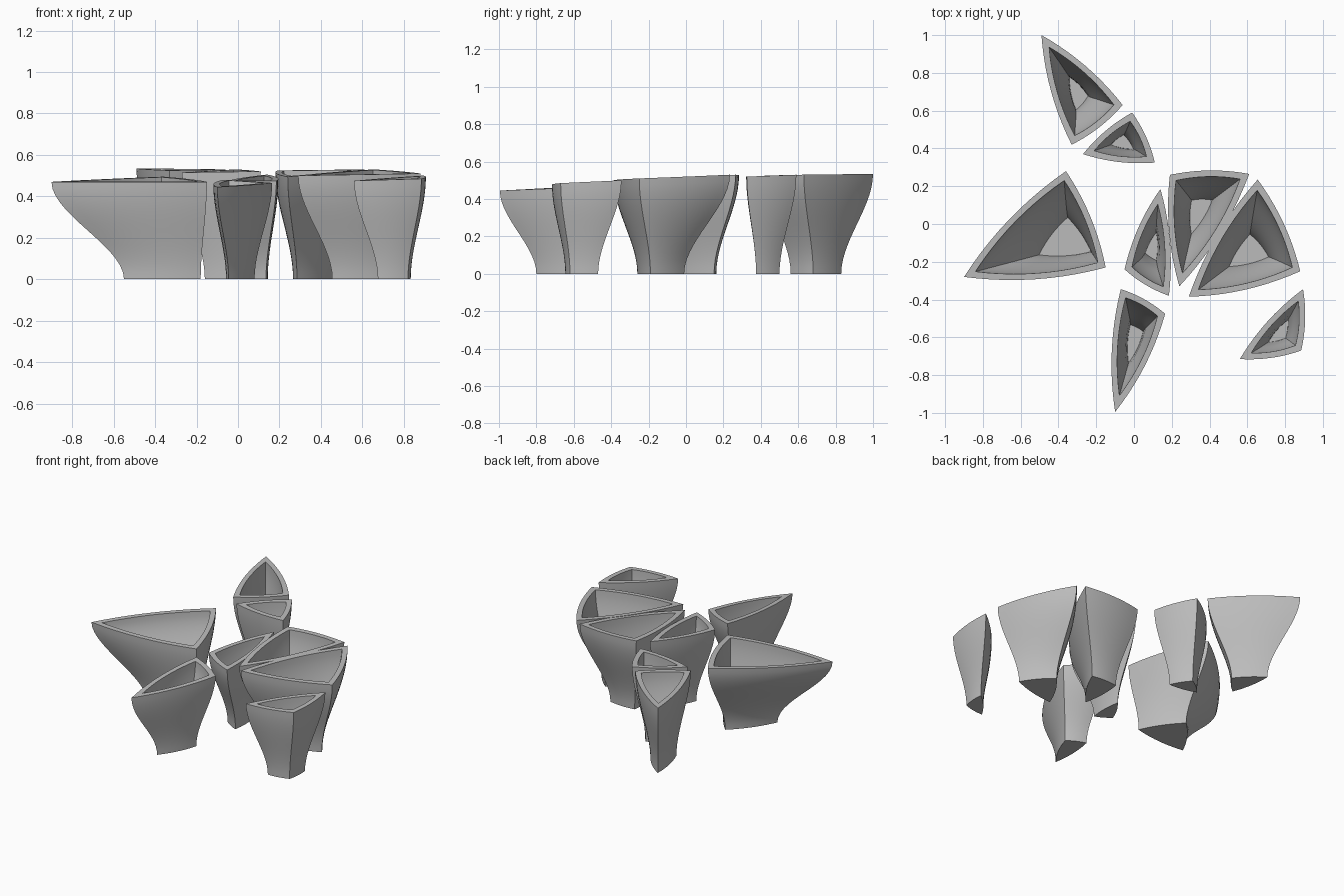
import bpy, bmesh, math
from mathutils import Vector

old = bpy.data.objects.get("Cube")
if old:
    bpy.data.objects.remove(old)

WALL, FLOOR, BULGE, SEG, LEVELS = 0.036, 0.04, 0.05, 10, 14

grey = bpy.data.materials.new("stone_grey")
grey.use_nodes = True
grey.diffuse_color = (0.5, 0.5, 0.5, 1)
grey.node_tree.nodes["Principled BSDF"].inputs["Base Color"].default_value = grey.diffuse_color


def inset(tri, wall):
    """Move the corners of a bulged triangle inwards by the wall thickness."""
    sides = [(tri[i] - tri[i - 1]).length for i in range(3)]
    a, b = (tri[1] - tri[0]).xy, (tri[2] - tri[0]).xy
    inradius = abs(a.x * b.y - a.y * b.x) / sum(sides)
    wall = min(wall, inradius * 0.55)
    out = []
    for i in range(3):
        u = (tri[i - 1] - tri[i]).normalized()
        v = (tri[(i + 1) % 3] - tri[i]).normalized()
        half = u.angle(v) / 2 + 4 * BULGE
        out.append(tri[i] + (u + v).normalized() * wall / math.sin(half))
    return out


def outline(tri):
    """Closed loop of points along the three outward-bowed sides."""
    mid = sum(tri, Vector()) / 3
    pts = []
    for i in range(3):
        p, q = tri[i], tri[(i + 1) % 3]
        side = Vector((q.y - p.y, p.x - q.x, 0))
        if side.dot((p + q) / 2 - mid) < 0:
            side = -side
        for k in range(SEG):
            t = k / SEG
            pts.append(p.lerp(q, t) + side * BULGE * 4 * t * (1 - t))
    return pts


def pot(name, rim, base):
    """Hollow three-sided pot; rim corners are x, y, z and base corners x, y."""
    rim = [Vector(c) for c in rim]
    base = [Vector((*c, 0)) for c in base]

    def section(f):
        s = f * f * (3 - 2 * f)
        tri = []
        for r, b in zip(rim, base):
            c = b.lerp(r, s)
            c.z = r.z * f
            tri.append(c)
        return tri

    steps = [k / LEVELS for k in range(LEVELS + 1)]
    low = FLOOR / 0.5
    loops = [outline(section(f)) for f in steps]
    loops += [outline(inset(section(low + (1 - low) * f), WALL)) for f in reversed(steps)]

    bm = bmesh.new()
    rings = [[bm.verts.new(p) for p in loop] for loop in loops]
    n = 3 * SEG
    for lo, hi in zip(rings, rings[1:]):
        for i in range(n):
            j = (i + 1) % n
            bm.faces.new((lo[i], lo[j], hi[j], hi[i]))
    bm.faces.new(rings[0])
    bm.faces.new(rings[-1])
    bmesh.ops.recalc_face_normals(bm, faces=bm.faces)
    mesh = bpy.data.meshes.new(name)
    bm.to_mesh(mesh)
    bm.free()
    mesh.materials.append(grey)
    obj = bpy.data.objects.new(name, mesh)
    bpy.context.collection.objects.link(obj)
    bpy.ops.object.select_all(action="DESELECT")
    obj.select_set(True)
    bpy.context.view_layer.objects.active = obj
    bpy.ops.object.shade_smooth_by_angle(angle=math.radians(30))


# Back pair
pot("back_pot", [(-.49, 1, .535), (-.06, .63, .53), (-.33, .42, .525)],
    [(-.37, .83), (-.21, .68), (-.32, .56)])
pot("back_small_pot", [(-.27, .37, .515), (-.01, .59, .53), (.11, .325, .52)],
    [(-.16, .41), (-.05, .5), (.03, .375)])

# Middle group
pot("right_large_pot", [(-.9, -.28, .47), (-.36, .28, .495), (-.15, -.23, .47)],
    [(-.55, -.19), (-.35, .08), (-.18, -.17)])
pot("centre_small_pot", [(.14, .185, .505), (-.05, -.24, .475), (.185, -.38, .475)],
    [(.13, 0), (.035, -.16), (.135, -.22)])
pot("centre_tall_pot", [(.19, .26, .525), (.61, .265, .53), (.24, -.33, .495)],
    [(.275, .155), (.46, .15), (.285, -.12)])
pot("left_large_pot", [(.655, .235, .53), (.88, -.25, .51), (.29, -.385, .5)],
    [(.61, -.01), (.76, -.19), (.455, -.26)])

# Front pair
pot("left_small_pot", [(.895, -.345, .5), (.885, -.67, .485), (.56, -.715, .475)],
    [(.83, -.47), (.82, -.62), (.675, -.645)])
pot("front_pot", [(-.07, -.345, .48), (.165, -.475, .465), (-.1, -.995, .445)],
    [(-.04, -.5), (.08, -.56), (-.045, -.8)])
